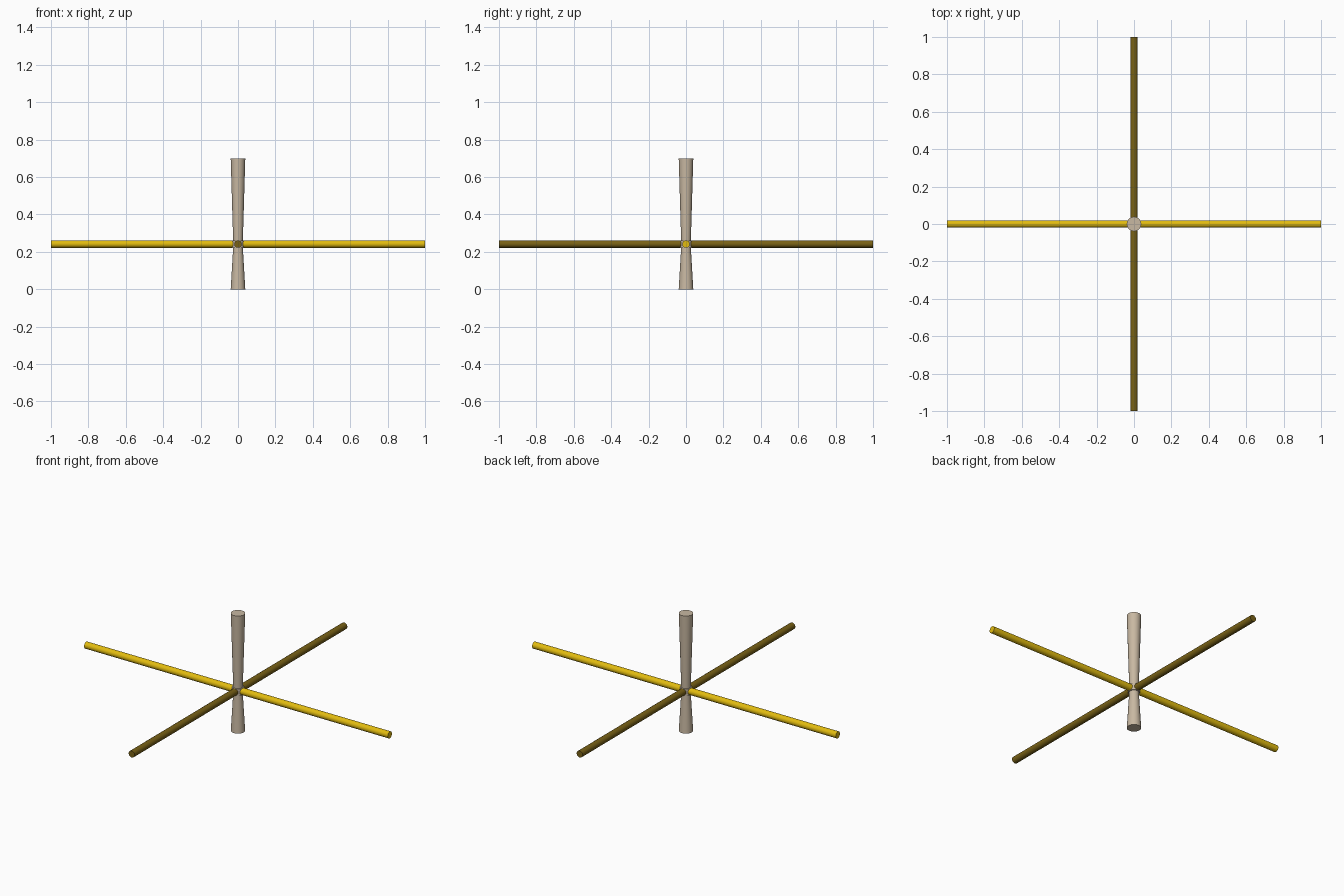
import bpy, bmesh, math
from mathutils import Matrix

if "Cube" in bpy.data.objects:
    bpy.data.objects.remove(bpy.data.objects["Cube"])


def material(name, rgb):
    m = bpy.data.materials.new(name)
    m.use_nodes = True
    m.diffuse_color = (*rgb, 1)
    m.node_tree.nodes["Principled BSDF"].inputs["Base Color"].default_value = (*rgb, 1)
    return m


STONE = material("beige stone", (0.58, 0.48, 0.36))
GOLD = material("bright gold", (0.76, 0.50, 0.005))
BRONZE = material("dark bronze", (0.19, 0.12, 0.008))

ROD_Z = 0.242


def cone(name, mat, r1, r2, depth, matrix, sides):
    mesh = bpy.data.meshes.new(name)
    bm = bmesh.new()
    bmesh.ops.create_cone(bm, cap_ends=True, segments=sides, radius1=r1,
                          radius2=r2, depth=depth, matrix=matrix)
    bm.to_mesh(mesh)
    bm.free()
    mesh.materials.append(mat)
    obj = bpy.data.objects.new(name, mesh)
    bpy.context.collection.objects.link(obj)
    bpy.ops.object.select_all(action="DESELECT")
    bpy.context.view_layer.objects.active = obj
    obj.select_set(True)
    bpy.ops.object.shade_smooth_by_angle(angle=math.radians(35))
    return obj


def upright(name, z0, z1, r1, r2):
    cone(name, STONE, r1, r2, z1 - z0, Matrix.Translation((0, 0, (z0 + z1) / 2)), 24)


# Waisted post with a collar where the rods cross
upright("lower_post", 0, ROD_Z - 0.02, 0.039, 0.026)
upright("hub_collar", ROD_Z - 0.02, ROD_Z + 0.02, 0.033, 0.033)
upright("upper_post", ROD_Z + 0.02, 0.7, 0.026, 0.039)

# Two crossing rods, each two halves meeting at the hub
lift = Matrix.Translation((0, 0, ROD_Z))
cone("side_rod", GOLD, 0.02, 0.02, 2, lift @ Matrix.Rotation(math.pi / 2, 4, "Y"), 16)
cone("front_back_rod", BRONZE, 0.02, 0.02, 2, lift @ Matrix.Rotation(math.pi / 2, 4, "X"), 16)
